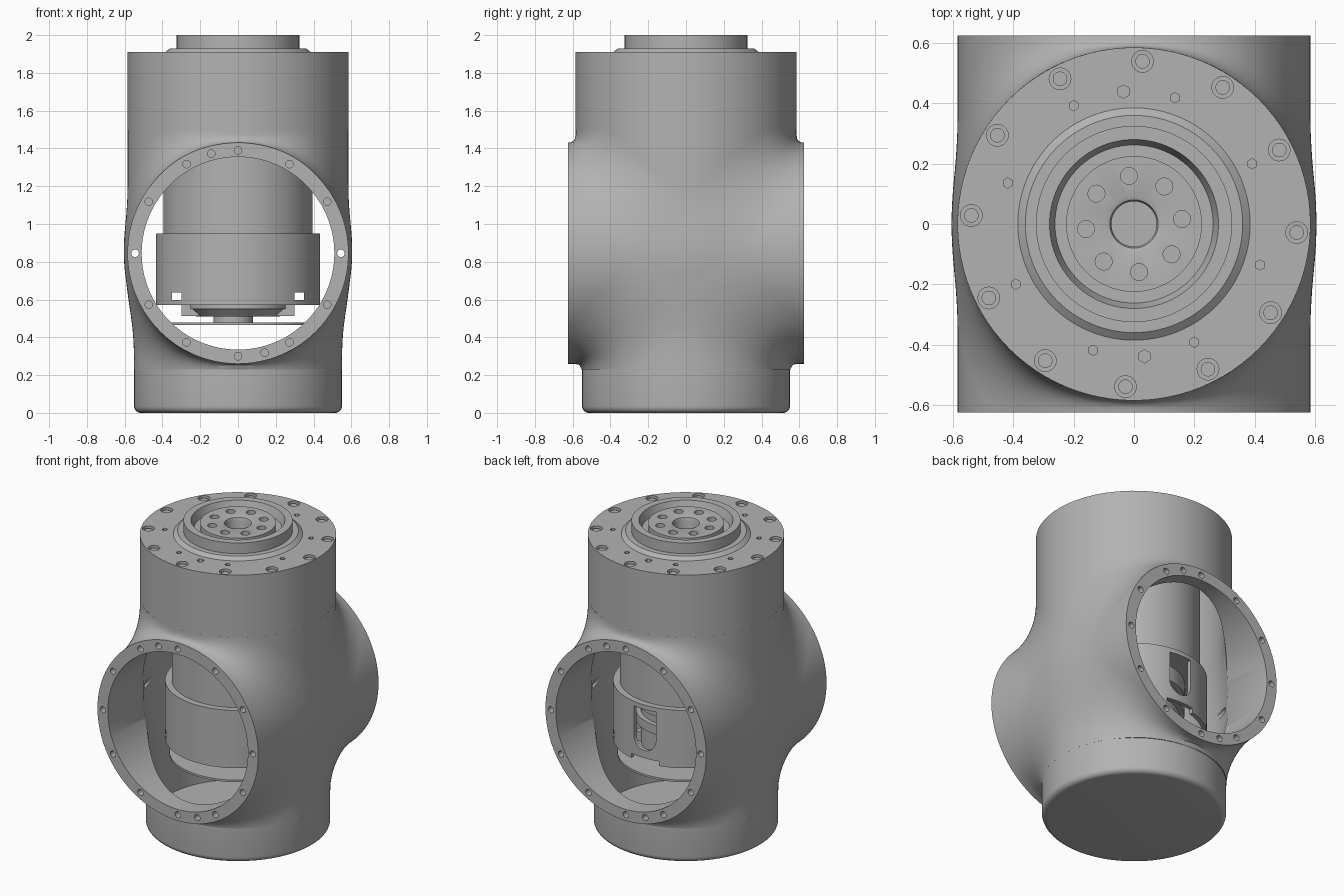
import bpy, bmesh, math
from mathutils import Matrix, Vector

cube = bpy.data.objects.get("Cube")
if cube:
    bpy.data.objects.remove(cube, do_unlink=True)

gray = bpy.data.materials.new("cast_gray")
gray.use_nodes = True
gray.diffuse_color = (0.45, 0.45, 0.45, 1)
gray.node_tree.nodes["Principled BSDF"].inputs["Base Color"].default_value = (0.45, 0.45, 0.45, 1)

AXIS_Z = 0.845      # height of the cross tube
TUBE_R = 0.585
END_Y = 0.625


def make(name, bm):
    bmesh.ops.recalc_face_normals(bm, faces=bm.faces)
    mesh = bpy.data.meshes.new(name)
    bm.to_mesh(mesh)
    bm.free()
    mesh.materials.append(gray)
    ob = bpy.data.objects.new(name, mesh)
    bpy.context.collection.objects.link(ob)
    return ob


def lathe(name, profile, steps=96):
    bm = bmesh.new()
    vs = [bm.verts.new((r, 0, z)) for r, z in profile]
    es = [bm.edges.new((vs[i - 1], vs[i])) for i in range(len(vs))
          if profile[i - 1][0] + profile[i][0] > 0]
    bmesh.ops.spin(bm, geom=vs + es, cent=(0, 0, 0), axis=(0, 0, 1),
                   angle=math.tau, steps=steps, use_merge=True)
    bmesh.ops.remove_doubles(bm, verts=bm.verts, dist=0.0001)
    return make(name, bm)


def add_cyl(bm, center, r, length, axis="Z", sides=24):
    turn = Matrix.Rotation(math.pi / 2, 4, "X") if axis == "Y" else Matrix()
    bmesh.ops.create_cone(bm, cap_ends=True, segments=sides, radius1=r, radius2=r,
                          depth=length, matrix=Matrix.Translation(center) @ turn)


def cyl(name, center, r, length, axis="Z", sides=96):
    bm = bmesh.new()
    add_cyl(bm, center, r, length, axis, sides)
    return make(name, bm)


def add_box(bm, center, size):
    bmesh.ops.create_cube(bm, size=1, matrix=Matrix.Translation(center)
                          @ Matrix.Diagonal((*size, 1)))


def box(name, center, size):
    bm = bmesh.new()
    add_box(bm, center, size)
    return make(name, bm)


def apply_mod(ob, kind, **settings):
    mod = ob.modifiers.new(kind.lower(), kind)
    for key, value in settings.items():
        setattr(mod, key, value)
    bpy.context.view_layer.objects.active = ob
    bpy.ops.object.modifier_apply(modifier=mod.name)


def combine(ob, tool, op="DIFFERENCE"):
    apply_mod(ob, "BOOLEAN", operation=op, object=tool, solver="EXACT")
    bpy.data.objects.remove(tool, do_unlink=True)


def polar(r, degrees):
    a = math.radians(degrees)
    return r * math.cos(a), r * math.sin(a)


# Blend of upright barrel and cross tube, used to shape the casting
def field(p):
    s = min(max((p.z - 0.25) / 0.65, 0), 1)
    upright = math.hypot(p.x, p.y) - (0.55 + 0.035 * s * s * (3 - 2 * s))
    tube = math.hypot(p.x, p.z - AXIS_Z) - TUBE_R
    t = min(p.x * p.x / 0.35, 1)
    k = 0.04 + 0.04 * t + 0.5 * t * (1 - t)
    h = max(k - abs(upright - tube), 0) / k
    return min(upright, tube) - h * h * k / 4


# Housing casting
housing = cyl("housing", (0, 0, 0.95), 0.585, 1.8)
combine(housing, cyl("tube_tool", (0, 0, AXIS_Z), TUBE_R, 1.6, "Y"), "UNION")
apply_mod(housing, "REMESH", mode="VOXEL", voxel_size=0.02)
step = 0.001
axes = [Vector((step, 0, 0)), Vector((0, step, 0)), Vector((0, 0, step))]
for v in housing.data.vertices:
    p = v.co.copy()
    if abs(field(p)) > 0.12:
        continue
    for _ in range(4):
        f = field(p)
        grad = Vector([(field(p + a) - field(p - a)) / (2 * step) for a in axes])
        if grad.length < 0.2:
            break
        p -= grad * (f / grad.length_squared)
    v.co = p
combine(housing, box("trim_tool", (0, 0, 0.865), (2, 2 * END_Y, 1.27)), "INTERSECT")
combine(housing, lathe("cavity_tool", [(0, 0.2), (0.5, 0.2), (0.5, 0.3), (0.54, 0.6),
                                       (0.57, 0.75), (0.57, 0.95), (0.54, 1.2),
                                       (0.54, 1.6), (0, 1.6)]))
combine(housing, cyl("bore_tool", (0, 0, AXIS_Z), 0.51, 2, "Y", 128))

# Bolt holes in both end rings; the two at mid height run right through
bm = bmesh.new()
for side in (-1, 1):
    for deg in [*range(0, 360, 30), 105, 285]:
        x, z = polar(0.545, deg)
        if deg % 180:
            add_cyl(bm, (-side * x, side * END_Y, AXIS_Z + z), 0.02, 0.12, "Y")
        elif side > 0:
            add_cyl(bm, (x, 0, AXIS_Z + z), 0.02, 2, "Y")
combine(housing, make("ring_hole_tool", bm))

# Bottom cup with rounded lower edge
rim = [(0.515 + x, 0.035 + z) for x, z in (polar(0.035, d) for d in range(-90, 1, 15))]
base_cup = lathe("base_cup", [(0, 0)] + rim + [(0.55, 0.23), (0.5, 0.23), (0.5, 0.06), (0, 0.06)])

# Upper collar with output flange
collar = lathe("collar_and_flange", [
    (0.075, 1.8), (0.075, 1.965), (0.08, 1.98), (0.095, 1.985), (0.225, 1.985),
    (0.225, 1.945), (0.262, 1.945), (0.28, 2.0), (0.325, 2.0), (0.325, 1.93),
    (0.36, 1.93), (0.385, 1.91), (0.585, 1.91), (0.585, 1.5), (0.54, 1.5),
    (0.54, 1.85), (0.4, 1.85), (0.4, 1.8)])
bm = bmesh.new()
heads = bmesh.new()
for i in range(12):
    x, y = polar(0.54, 27 + 30 * i)
    add_cyl(bm, (x, y, 1.91), 0.036, 0.06)
    add_cyl(heads, (x, y, 1.887), 0.024, 0.024)
for i in range(8):
    add_cyl(bm, (*polar(0.16, 6 + 45 * i), 1.985), 0.028, 0.06)
    add_cyl(bm, (*polar(0.44, 27 + 45 * i), 1.91), 0.017, 0.04, sides=6)
for deg in (94.5, 274.5):
    add_cyl(bm, (*polar(0.44, deg), 1.91), 0.022, 0.04, sides=6)
combine(collar, make("flange_hole_tool", bm))
screw_heads = make("flange_screw_heads", heads)

# Hanging motor with hollow lower cover
motor = cyl("motor", (0, 0, 1.38), 0.395, 0.92)
cover = lathe("motor_cover", [(0.41, 0.57), (0.435, 0.57), (0.435, 0.95),
                              (0.38, 0.95), (0.38, 0.92), (0.41, 0.92)])
bm = bmesh.new()
for x in (-0.325, 0.325):
    add_box(bm, (x, 0, 0.618), (0.05, 2, 0.04))
combine(cover, make("window_tool", bm))

# Rear access slot with rounded foot, and a notch below it
combine(cover, box("slot_tool", (0, 0.42, 0.82), (0.16, 0.14, 0.2)))
combine(cover, cyl("slot_foot_tool", (0, 0.42, 0.73), 0.08, 0.14, "Y", 32))
combine(cover, box("notch_tool", (0, 0.42, 0.57), (0.2, 0.14, 0.06)))

# Drive core, brake blocks, stem and encoder disc
core = lathe("drive_core", [(0, 0.55), (0.27, 0.55), (0.27, 0.7), (0.3, 0.7), (0.3, 0.76),
                            (0.27, 0.76), (0.27, 0.82), (0.3, 0.82), (0.3, 0.93), (0, 0.93)])
core_foot = lathe("core_foot", [(0, 0.51), (0.22, 0.51), (0.27, 0.56), (0, 0.56)], 48)
bm = bmesh.new()
add_box(bm, (-0.2, 0, 0.542), (0.2, 0.2, 0.06))
add_box(bm, (0.25, 0, 0.542), (0.1, 0.2, 0.06))
brake_blocks = make("brake_blocks", bm)
stem = cyl("encoder_stem", (-0.025, 0, 0.495), 0.105, 0.05, sides=48)
disc = cyl("encoder_disc", (0, 0, 0.473), 0.41, 0.013)

# Smooth shading with crisp edges
parts = [housing, base_cup, collar, screw_heads, motor, cover, core, core_foot,
         brake_blocks, stem, disc]
bpy.ops.object.select_all(action="DESELECT")
for ob in parts:
    ob.select_set(True)
bpy.context.view_layer.objects.active = housing
bpy.ops.object.shade_smooth_by_angle(angle=math.radians(30))
